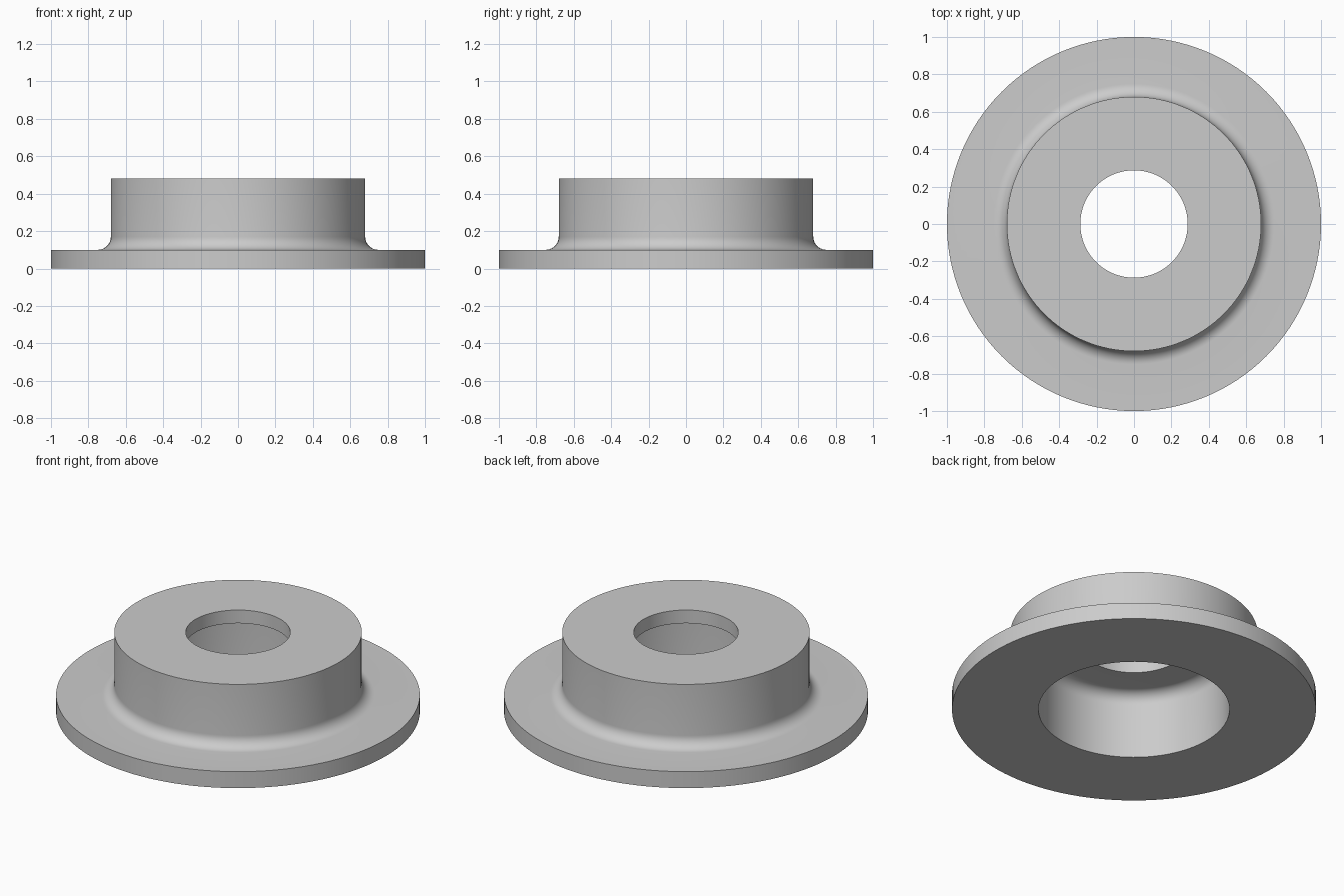
import bpy, bmesh, math
from mathutils import Vector

cube = bpy.data.objects.get("Cube")
if cube:
    bpy.data.objects.remove(cube, do_unlink=True)

SEGMENTS = 128
FLANGE_R, FLANGE_H = 1.0, 0.10
HUB_R, HUB_H = 0.68, 0.48
HOLE_R, BORE_R, LIP_Z = 0.287, 0.525, 0.40
FILLET = 0.07


def fillet(cx, cz, start, steps=10):
    """Quarter arc in the radius/height plane, turning clockwise from start degrees."""
    angles = [math.radians(start - 90 * i / steps) for i in range(steps + 1)]
    return [(cx + FILLET * math.cos(a), cz + FILLET * math.sin(a)) for a in angles]


# Cross-section: flange, outer fillet, hub, through hole, filleted counterbore
outer = [(BORE_R, 0), (FLANGE_R, 0), (FLANGE_R, FLANGE_H)]
outer += fillet(HUB_R + FILLET, FLANGE_H + FILLET, 270)
inner = [(HUB_R, HUB_H), (HOLE_R, HUB_H), (HOLE_R, LIP_Z)]
inner += fillet(BORE_R - FILLET, LIP_Z - FILLET, 90)
profile = outer + inner

# Revolve the closed section around the vertical axis
bm = bmesh.new()
verts = [bm.verts.new((r, 0, z)) for r, z in profile]
edges = [bm.edges.new((v, verts[(i + 1) % len(verts)])) for i, v in enumerate(verts)]
bmesh.ops.spin(bm, geom=verts + edges, cent=Vector(), axis=Vector((0, 0, 1)),
               angle=math.tau, steps=SEGMENTS, use_merge=True)
bmesh.ops.remove_doubles(bm, verts=bm.verts[:], dist=0.0001)
bmesh.ops.recalc_face_normals(bm, faces=bm.faces[:])

mesh = bpy.data.meshes.new("flanged_bushing")
bm.to_mesh(mesh)
bm.free()
bushing = bpy.data.objects.new("flanged_bushing", mesh)
bpy.context.collection.objects.link(bushing)

# Single grey material
grey = bpy.data.materials.new("light_grey")
grey.use_nodes = True
color = (0.6, 0.6, 0.6, 1)
grey.diffuse_color = color
grey.node_tree.nodes["Principled BSDF"].inputs["Base Color"].default_value = color
mesh.materials.append(grey)

# Smooth round surfaces, crisp rims
bpy.ops.object.select_all(action="DESELECT")
bushing.select_set(True)
bpy.context.view_layer.objects.active = bushing
bpy.ops.object.shade_smooth_by_angle(angle=math.radians(30))
